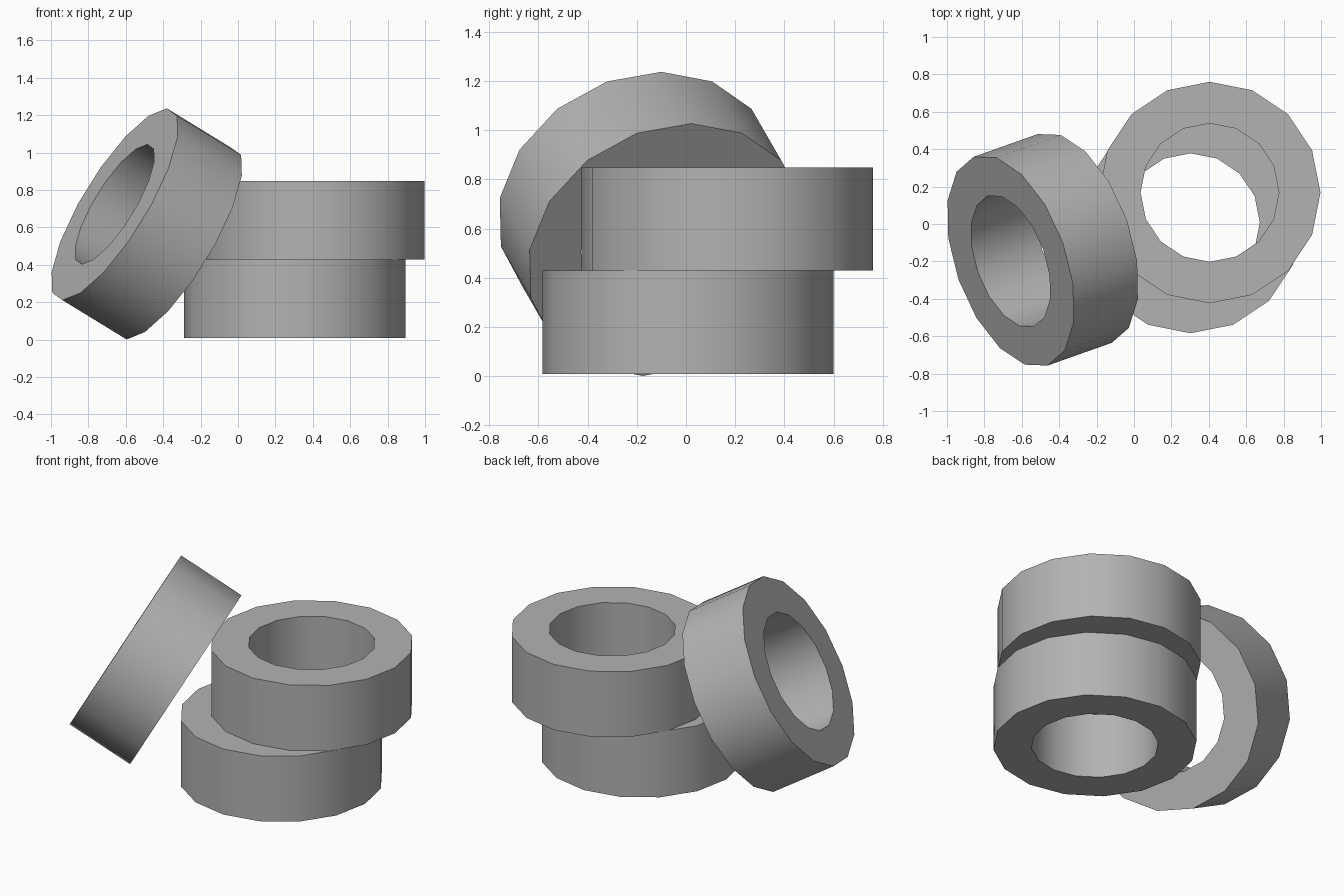
import bpy
import bmesh
from math import sin, cos, pi, radians

if "Cube" in bpy.data.objects:
    bpy.data.objects.remove(bpy.data.objects["Cube"])

SIDES = 16
OUTER, INNER, HALF = 0.592, 0.37, 0.21


def ring(name, location, rotation=(0, 0, 0)):
    # Square cross-section swept around the local z axis
    profile = [(OUTER, -HALF), (OUTER, HALF), (INNER, HALF), (INNER, -HALF)]
    bm = bmesh.new()
    loops = []
    for i in range(SIDES):
        a = 2 * pi * i / SIDES
        loops.append([bm.verts.new((r * cos(a), r * sin(a), z)) for r, z in profile])
    for i in range(SIDES):
        a, b = loops[i], loops[(i + 1) % SIDES]
        for j in range(4):
            k = (j + 1) % 4
            bm.faces.new((a[j], b[j], b[k], a[k]))
    bmesh.ops.recalc_face_normals(bm, faces=bm.faces)
    mesh = bpy.data.meshes.new(name)
    bm.to_mesh(mesh)
    bm.free()
    obj = bpy.data.objects.new(name, mesh)
    bpy.context.collection.objects.link(obj)
    obj.location = location
    obj.rotation_euler = rotation
    # Smooth walls, sharp rims
    bpy.ops.object.select_all(action='DESELECT')
    obj.select_set(True)
    bpy.context.view_layer.objects.active = obj
    bpy.ops.object.shade_smooth_by_angle(angle=radians(30))
    return obj


# Two stacked tyres, slightly offset
ring("bottom_tyre", (0.303, 0.008, 0.219))
ring("top_tyre", (0.405, 0.168, 0.639))

# Tyre leaning against the stack
leaning = ring("leaning_tyre", (-0.488, -0.138, 0.619), (0, radians(120), radians(19.5)))

# Dark grey rubber
rubber = bpy.data.materials.new("rubber")
rubber.diffuse_color = (0.45, 0.45, 0.45, 1)
rubber.use_nodes = True
rubber.node_tree.nodes["Principled BSDF"].inputs["Base Color"].default_value = rubber.diffuse_color
for obj in bpy.data.objects:
    obj.data.materials.append(rubber)
